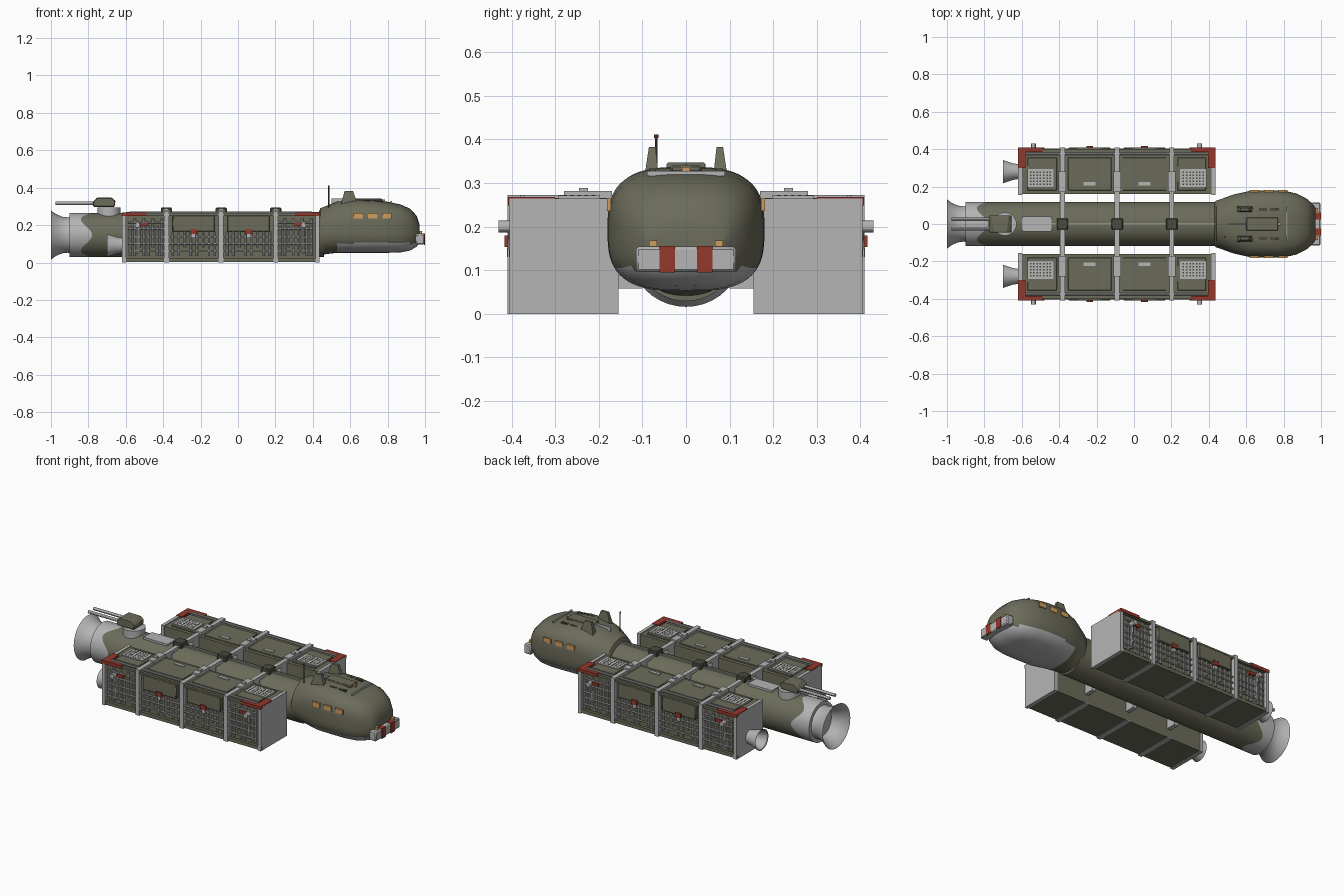
import bpy
import bmesh
from math import sin, cos, pi, copysign
from mathutils import Matrix, Vector

default = bpy.data.objects.get("Cube")
if default:
    bpy.data.objects.remove(default)


def material(name, *rgb):
    mat = bpy.data.materials.new(name)
    mat.use_nodes = True
    mat.diffuse_color = (*rgb, 1)
    mat.node_tree.nodes["Principled BSDF"].inputs["Base Color"].default_value = (*rgb, 1)
    return mat


OLIVE = material("olive paint", .15, .15, .105)
DARK = material("dark olive", .07, .07, .05)
GREY = material("light grey metal", .46, .46, .46)
RED = material("signal red", .3, .04, .025)
AMBER = material("amber glass", .62, .34, .11)


def box(bm, x, y, z):
    """Add a box given its range on each axis."""
    spans = (x, y, z)
    centre = Vector([(a + b) / 2 for a, b in spans])
    size = [abs(b - a) for a, b in spans]
    bmesh.ops.create_cube(bm, size=1, matrix=Matrix.Translation(centre) @ Matrix.Diagonal((*size, 1)))


def rod(bm, start, end, radius, sides=8):
    start, end = Vector(start), Vector(end)
    axis = end - start
    turn = axis.to_track_quat('Z', 'Y').to_matrix().to_4x4()
    bmesh.ops.create_cone(bm, cap_ends=True, segments=sides, radius1=radius, radius2=radius,
                          depth=axis.length, matrix=Matrix.Translation((start + end) / 2) @ turn)


def ring(x, half, low, high, power=2, y=0, sides=64, wave=0):
    """Rounded cross-section at x, optionally with a wavy edge."""
    def bend(v):
        return copysign(abs(v) ** (2 / power), v)
    mid, tall = (low + high) / 2, (high - low) / 2
    angles = [2 * pi * i / sides for i in range(sides)]
    return [(x + wave * cos(4 * a), y + half * bend(cos(a)), mid + tall * bend(sin(a))) for a in angles]


def loft(bm, rings):
    rows = [[bm.verts.new(p) for p in r] for r in rings]
    for a, b in zip(rows, rows[1:]):
        for i in range(len(a)):
            j = (i + 1) % len(a)
            bm.faces.new((a[i], a[j], b[j], b[i]))
    bm.faces.new(rows[0])
    bm.faces.new(rows[-1])


def lathe(bm, profile, y, z):
    loft(bm, [ring(x, r, z - r, z + r, y=y, sides=40) for x, r in profile])


def prism(bm, outline, near, far):
    """Side outline in x and z, extruded along y."""
    loft(bm, [[(x, y, z) for x, z in outline] for y in (near, far)])


def finish(name, bm, mats, mirror=False, rule=None, bevel=0):
    bmesh.ops.recalc_face_normals(bm, faces=bm.faces)
    if rule:
        for face in bm.faces:
            face.material_index = int(rule(face))
    mesh = bpy.data.meshes.new(name)
    bm.to_mesh(mesh)
    bm.free()
    for mat in mats if isinstance(mats, tuple) else (mats,):
        mesh.materials.append(mat)
    obj = bpy.data.objects.new(name, mesh)
    bpy.context.collection.objects.link(obj)
    bpy.ops.object.select_all(action='DESELECT')
    obj.select_set(True)
    bpy.context.view_layer.objects.active = obj
    bpy.ops.object.shade_smooth_by_angle()
    if bevel:
        obj.modifiers.new("soft edges", 'BEVEL').width = bevel
    if mirror:
        obj.modifiers.new("other side", 'MIRROR').use_axis = (False, True, False)
    return obj


def boxes(name, mat, ranges, mirror=False, bevel=0):
    bm = bmesh.new()
    for r in ranges:
        box(bm, *r)
    return finish(name, bm, mat, mirror, bevel=bevel)


def about(c, half):
    return (c - half, c + half)


# Shared positions
AFT, FORE = -.62, .435
INNER, WALL, OUTER = .155, .385, .405
TOP, AXIS = .263, .147
STRAPS = (-.383, -.09, .202)
MIDDLE_BAYS = (-.237, .056)
END_BAYS = (-.5, .32)

# Central hull with a scalloped bare-metal tail
bm = bmesh.new()
low, high = AXIS - .118, AXIS + .118
loft(bm, [ring(-.9, .118, low, high), ring(-.81, .118, low, high, wave=.03), ring(.46, .118, low, high)])
finish("hull_tube", bm, (OLIVE, GREY), rule=lambda f: f.calc_center_median().x < -.82)

# Engine bells, hollow at the back
bm = bmesh.new()
lathe(bm, [(-.89, .1), (-.91, .094), (-.94, .098), (-.97, .11), (-1, .131), (-.995, .123), (-.95, .095), (-.91, .08)], 0, AXIS)
finish("main_engine_bell", bm, GREY)
bm = bmesh.new()
lathe(bm, [(AFT, .04), (-.65, .045), (-.7, .062), (-.697, .056), (-.64, .036)], .28, .092)
finish("pod_engine_bell", bm, GREY, mirror=True)

# Crew cabin, with a grey belly
bm = bmesh.new()
stations = [(.43, .115, .035, .262, 2), (.44, .125, .035, .29, 2), (.47, .135, .045, .302, 2.2),
            (.53, .157, .052, .325, 2.5), (.62, .177, .052, .337, 3), (.72, .18, .052, .335, 3),
            (.8, .178, .052, .325, 3), (.87, .163, .054, .31, 3), (.92, .138, .064, .288, 2.8),
            (.955, .108, .085, .25, 2.6), (.97, .085, .105, .205, 2.4)]
loft(bm, [ring(*s) for s in stations])


def is_belly(face):
    c = face.calc_center_median()
    return c.z < .105 and c.x > .5 and face.normal.z < -.35


finish("cabin", bm, (OLIVE, GREY), rule=is_belly)

# Cabin windows, lamps and roof fittings
boxes("side_window", AMBER, [(about(x, .025), (.172, .181), about(.25, .014)) for x in (.643, .72, .797)], True)
boxes("nose_lamp", AMBER, [((.962, .985), about(.076, .009), (.15, .168))], True)
boxes("roof_lamp", AMBER, [((.77, .785), about(0, .009), (.322, .337))])
boxes("roof_hatch", OLIVE, [((.6, .77), about(0, .035), (.325, .341))], bevel=.004)
boxes("roof_handrail", GREY, [(about(.82, .004), about(0, .09), (.316, .328)), ((.5, .6), about(0, .003), (.305, .342))])
boxes("roof_vent", DARK, [(about(x, .022), (.07, .085), (.31, .333)) for x in (.69, .75)], True)
bm = bmesh.new()
loft(bm, [[(x, y, z) for x, y in ((back, near), (front, near), (front, far), (back, far))]
          for back, front, near, far, z in ((.55, .64, .062, .096, .31), (.57, .615, .07, .085, .383))])
finish("roof_fin", bm, OLIVE, mirror=True)
bm = bmesh.new()
rod(bm, (.485, -.068, .28), (.485, -.068, .405), .003)
finish("antenna_mast", bm, DARK)
bm = bmesh.new()
rod(bm, (.485, -.068, .403), (.485, -.068, .411), .005)
finish("antenna_tip", bm, RED)

# Bumper with warning stripes
boxes("nose_bumper", GREY, [((.95, .997), about(0, .115), (.096, .154))], bevel=.006)
boxes("bumper_stripe", RED, [((.994, 1), about(.043, .018), (.095, .156)),
                             ((.955, 1), about(.043, .018), (.152, .156))], True)

# Turret with twin barrels
bm = bmesh.new()
rod(bm, (-.69, 0, .24), (-.69, 0, .295), .062, 32)
finish("turret_ring", bm, GREY)
bm = bmesh.new()
prism(bm, [(-.775, .298), (-.66, .298), (-.655, .33), (-.675, .347), (-.755, .347), (-.775, .325)], -.045, .045)
finish("turret_housing", bm, OLIVE, bevel=.004)
bm = bmesh.new()
rod(bm, (-.975, .025, .317), (-.76, .025, .317), .009, 12)
finish("gun_barrel", bm, GREY, mirror=True)

# Cargo pods
boxes("pod_body", OLIVE, [((AFT + .01, FORE - .01), (INNER + .005, WALL), (.004, TOP - .004)),
                          ((AFT, FORE), (WALL, OUTER - .003), (.004, .024)),
                          ((AFT, FORE), (WALL, OUTER - .003), (TOP - .014, TOP))], True)
boxes("pod_end_plate", GREY, [((x, x + .02), (INNER, OUTER), (0, TOP + .001)) for x in (AFT, FORE - .02)], True)
edges = (AFT + .02, *STRAPS, FORE - .02)
boxes("pod_roof_panel", OLIVE, [((a + .03, b - .03), (INNER + .025, WALL - .03), (TOP - .01, TOP + .003))
                                for a, b in zip(edges, edges[1:])], True, bevel=.002)
boxes("pod_roof_tab", GREY, [(about(x, .032), about(.215, .01), (TOP, TOP + .008)) for x in MIDDLE_BAYS], True)

# Straps around the pods and over the hull
straps, clamps, blocks = [], [], []
for x in STRAPS:
    straps += [(about(x, .013), (WALL, OUTER + .004), (0, TOP + .01)),
               (about(x, .013), (INNER, OUTER), (0, .006)),
               (about(x, .013), (0, OUTER), (TOP - .01, TOP + .01)),
               (about(x, .013), (.1, INNER + .01), (.058, TOP))]
    clamps += [(about(x, .02), (.17, .28), (TOP, .282)), (about(x, .012), about(.235, .01), (.28, .289))]
    blocks += [(about(x, .03), about(0, .03), (.255, .293))]
boxes("pod_strap", GREY, straps, True)
boxes("strap_clamp", GREY, clamps, True)
boxes("strap_centre_block", DARK, blocks, bevel=.004)
boxes("hull_spine_rail", GREY, [((-.44, .45), about(0, .004), (.26, .27))])

# Walkway gratings with rows of holes
gratings = [(-.5, .245, .07, .048), (.317, .245, .07, .048)]
boxes("pod_grating", GREY, [(about(x, w), about(y, d), (TOP, TOP + .008)) for x, y, w, d in gratings], True)
boxes("hull_grating", GREY, [(about(-.52, .08), about(0, .04), (.255, .27))])
holes = [(about(x + w * i / 4, .004), about(y + d * j / 3, .004), (TOP, TOP + .009))
         for x, y, w, d in gratings for i in range(-3, 4) for j in range(-2, 3)]
boxes("grating_holes", DARK, holes, True)

# Pipework on the outer walls
bm = bmesh.new()
depth = WALL + .006
for a, b in zip(edges, edges[1:]):
    end_bay = a == edges[0] or b == edges[-1]
    ceiling = .235 if end_bay else .165
    count = 9
    for i in range(1, count):
        x = a + (b - a) * i / count
        floor = .035 if i % 3 else .08
        rod(bm, (x, depth, floor), (x, depth, ceiling - (.04 if end_bay and i % 2 else 0)), .006)
    for z in (.06, .1, .135) + ((.18, .215) if end_bay else ()):
        rod(bm, (a + .012, depth + .007, z), (b - .012, depth + .007, z), .005)
rod(bm, (AFT + .04, .375, TOP + .004), (FORE - .04, .375, TOP + .004), .006)
for x in (-.537, .35):
    rod(bm, (x, WALL, .2), (x, .43, .2), .014, 12)
    rod(bm, (x, depth, .05), (x, depth + .01, .2), .009)
finish("pod_pipework", bm, GREY, mirror=True)

# Locker doors with red latches
boxes("locker_door", OLIVE, [(about(x, .112), (WALL, .408), (.165, .252)) for x in MIDDLE_BAYS], True, bevel=.003)
boxes("locker_latch", RED, [(about(x, .018), (WALL, .416), (.153, .18)) for x in MIDDLE_BAYS], True)
boxes("latch_plate", GREY, [(about(x, .011), (WALL, .411), (.13, .152)) for x in MIDDLE_BAYS], True)
boxes("valve_handle", RED, [(about(x, .022), (WALL, .409), (.194, .212)) for x in END_BAYS], True)

# Red corner guards on the pod roofs
guards = []
for corner, inward in ((AFT, 1), (FORE, -1)):
    guards += [((corner, corner + inward * .13), (WALL, OUTER + .003), (TOP - .014, TOP + .005)),
               ((corner, corner + inward * .04), (.3, OUTER), (TOP - .004, TOP + .005))]
boxes("corner_guard", RED, guards, True)
